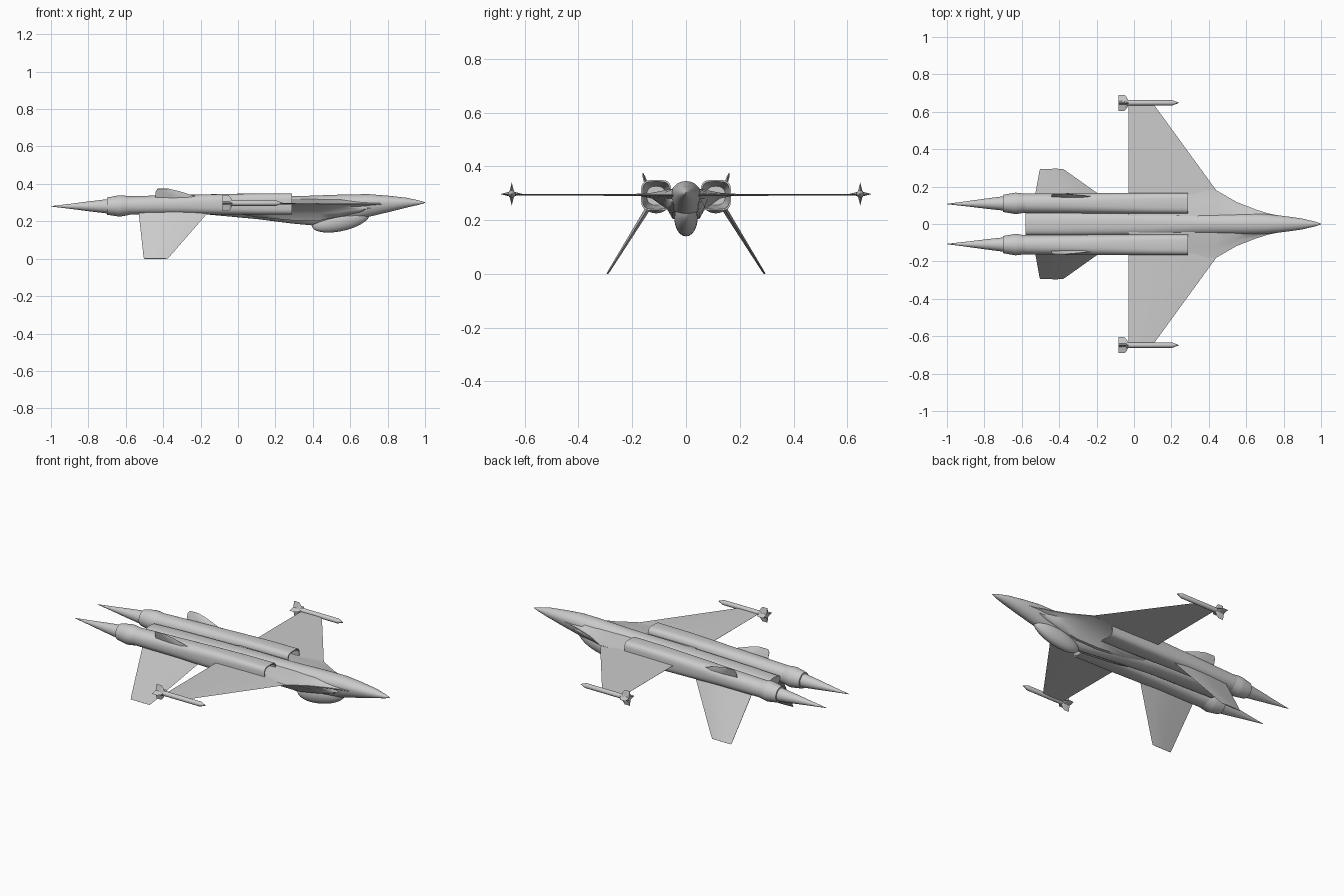
import bpy, bmesh, math
from mathutils import Vector

cube = bpy.data.objects.get("Cube")
if cube:
    bpy.data.objects.remove(cube, do_unlink=True)

grey = bpy.data.materials.new("airframe grey")
grey.use_nodes = True
grey.diffuse_color = (0.6, 0.6, 0.6, 1)
grey.node_tree.nodes["Principled BSDF"].inputs["Base Color"].default_value = (0.6, 0.6, 0.6, 1)


def loft(name, rings, angle=40):
    """Skin a list of equal-length point rings and cap both ends."""
    bm = bmesh.new()
    loops = [[bm.verts.new(p) for p in ring] for ring in rings]
    n = len(loops[0])
    for a, b in zip(loops, loops[1:]):
        for i in range(n):
            j = (i + 1) % n
            bm.faces.new((a[i], a[j], b[j], b[i]))
    bm.faces.new(loops[0])
    bm.faces.new(loops[-1])
    bmesh.ops.remove_doubles(bm, verts=bm.verts, dist=0.0001)
    bmesh.ops.recalc_face_normals(bm, faces=bm.faces)
    mesh = bpy.data.meshes.new(name)
    bm.to_mesh(mesh)
    bm.free()
    mesh.materials.append(grey)
    ob = bpy.data.objects.new(name, mesh)
    bpy.context.collection.objects.link(ob)
    bpy.ops.object.select_all(action='DESELECT')
    ob.select_set(True)
    bpy.context.view_layer.objects.active = ob
    bpy.ops.object.shade_smooth_by_angle(angle=math.radians(angle))
    return ob


def oval(x, y, z, ry, up, down, power=2.0, n=32):
    """Superellipse ring across x with separate upper and lower heights."""
    ring = []
    for i in range(n):
        a = 2 * math.pi * i / n
        c, s = math.cos(a), math.sin(a)
        e = 2 / power
        h = up if s > 0 else down
        ring.append((x, y + ry * math.copysign(abs(c) ** e, c),
                     z + h * math.copysign(abs(s) ** e, s)))
    return ring


def blade(name, stations):
    """Thin flying surface; station = (y, z, leading x, trailing x, half thickness)."""
    (y0, z0), (y1, z1) = stations[0][:2], stations[-1][:2]
    normal = Vector((0, z0 - z1, y1 - y0)).normalized()
    rings = []
    for y, z, le, te, t in stations:
        profile = [(0, 0), (0.25, 1), (0.6, 0.9), (1, 0.15), (1, -0.15), (0.6, -0.9), (0.25, -1)]
        rings.append([Vector((le + (te - le) * u, y, z)) + normal * t * v for u, v in profile])
    return loft(name, rings, 20)


# Fuselage: x, middle z, half width, height above and below the middle
body = [(1.0, .30, .002, .002, .002), (.97, .30, .012, .011, .011),
        (.9, .30, .029, .026, .027), (.8, .30, .043, .037, .052),
        (.7, .30, .053, .045, .076), (.6, .295, .056, .049, .095),
        (.5, .293, .056, .048, .108), (.4, .29, .056, .047, .112),
        (.29, .29, .057, .044, .102), (.1, .29, .058, .04, .078),
        (-.15, .288, .06, .035, .053), (-.4, .286, .06, .03, .042),
        (-.58, .284, .058, .024, .034)]
loft("fuselage", [oval(x, 0, z, w, u, d, 2 if x > .2 else 2.4) for x, z, w, u, d in body])

# Cockpit canopy on the underside
loft("canopy", [oval(.55 + .155 * math.cos(a), 0, .208 + .03 * math.cos(a),
                     .043 * math.sin(a) + .0005, .05 * math.sin(a) + .0005,
                     .061 * math.sin(a) + .0005)
                for a in [math.pi * i / 16 for i in range(17)]])

# Blended strakes: x, edge half width, underside depth
strake = []
for x, edge, low in [(.78, .044, .285), (.72, .056, .268), (.65, .078, .248), (.55, .117, .225),
                     (.44, .18, .205), (.29, .175, .205), (.1, .16, .222), (-.03, .14, .245)]:
    half = [(.045 if edge > .05 else .03, .318), (edge * .7, .302), (edge, .296), (edge, .292),
            (edge * .7, .28), (min(.07, edge * .8), .24 + (low - .205) * .5), (min(.05, edge * .6), low)]
    strake.append([(x, y, z) for y, z in half] + [(x, -y, z) for y, z in reversed(half)])
loft("strakes", strake, 50)

for side, s in (("left", 1), ("right", -1)):
    # Main wing
    blade(side + "_wing", [(0, .294, .47, -.03, .005), (s * .18, .294, .44, -.03, .004),
                           (s * .64, .294, .105, -.03, .002)])

    # Engine duct: squarish open intake blending to a round tail
    cy = s * .111
    duct = [(0, .291, .035, .035, 2.5), (.2, .292, .047, .047, 3.5), (.29, .292, .05, .051, 4),
            (.29, .292, .056, .057, 4), (.1, .292, .056, .057, 3.6), (-.08, .291, .055, .055, 3),
            (-.3, .289, .054, .052, 2.4), (-.62, .284, .051, .049, 2)]
    loft(side + "_engine", [oval(x, cy, z, w, h, h, p) for x, z, w, h, p in duct])

    # Nozzle collar and long tail cone
    tail = [(-.58, .284, .05), (-.62, .283, .056), (-.635, .282, .057), (-.70, .281, .046),
            (-.70, .28, .038), (-.8, .28, .026), (-.9, .28, .013), (-1.0, .28, .001)]
    loft(side + "_nozzle", [oval(x, s * (.107 + .004 * (x + 1) / .42), z, r, r, r)
                            for x, z, r in tail], 35)

    # Large lower fin and small upper fin
    blade(side + "_lower_fin", [(s * .13, .262, -.147, -.533, .010),
                                (s * .285, .012, -.365, -.505, .004),
                                (s * .293, 0, -.378, -.502, .003)])
    blade(side + "_upper_fin", [(s * .142, .315, -.17, -.44, .008),
                                (s * .156, .36, -.31, -.44, .005),
                                (s * .161, .374, -.37, -.43, .002)])

    # Wingtip missile with a flared four-pointed tail
    my = s * .648
    loft(side + "_missile", [oval(x, my, .297, r, r, r, n=16) for x, r in
                             [(-.075, .012), (-.03, .014), (.205, .014), (.24, .001)]], 30)
    star = []
    for x, r in [(-.083, .043), (-.05, .043), (-.042, .034), (-.03, .014)]:
        star.append([(x, my + math.cos(k * math.pi / 4) * (r if k % 2 == 0 else .012),
                      .297 + math.sin(k * math.pi / 4) * (r if k % 2 == 0 else .012))
                     for k in range(8)])
    loft(side + "_missile_fins", star, 20)
